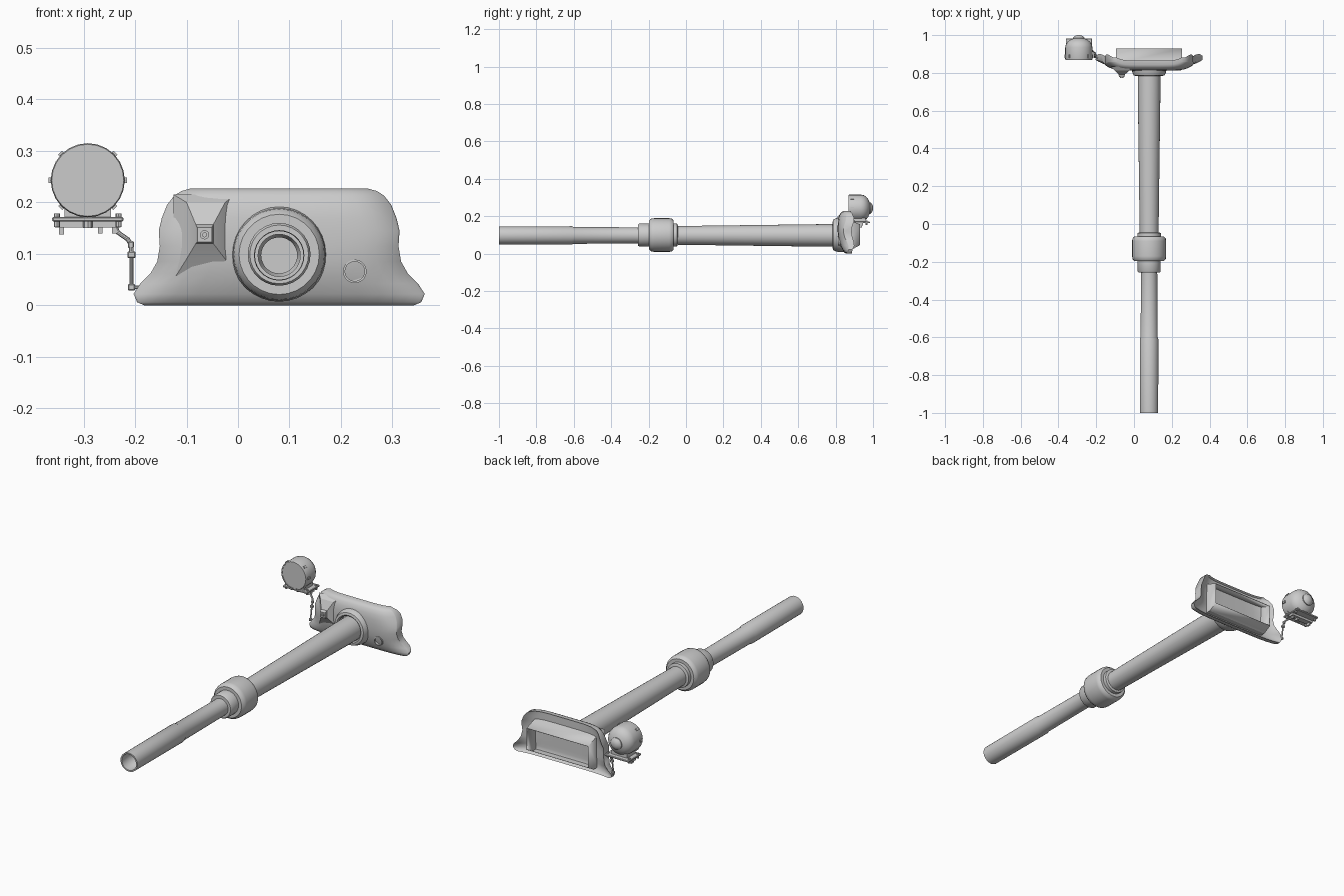
import bpy, bmesh, math
from mathutils import Vector, Matrix

grey = bpy.data.materials.new("plain grey")
grey.diffuse_color = (0.6, 0.6, 0.6, 1)


def finish(bm, name, angle=35):
    bmesh.ops.recalc_face_normals(bm, faces=bm.faces)
    me = bpy.data.meshes.new(name)
    bm.to_mesh(me)
    bm.free()
    ob = bpy.data.objects.new(name, me)
    me.materials.append(grey)
    bpy.context.collection.objects.link(ob)
    bpy.ops.object.select_all(action='DESELECT')
    ob.select_set(True)
    bpy.context.view_layer.objects.active = ob
    bpy.ops.object.shade_smooth_by_angle(angle=math.radians(angle))
    return ob


def loft(name, rings, angle=35):
    """Bridge equal-length closed rings and cap both ends."""
    bm = bmesh.new()
    vs = [[bm.verts.new(p) for p in r] for r in rings]
    n = len(vs[0])
    for a, b in zip(vs, vs[1:]):
        for i in range(n):
            j = (i + 1) % n
            bm.faces.new((a[i], a[j], b[j], b[i]))
    bm.faces.new(vs[0])
    bm.faces.new(vs[-1])
    return finish(bm, name, angle)


def lathe(name, cx, cz, profile, n=28):
    """Turn (radius, y) points about an axis running along y."""
    return loft(name, [[(cx + r * math.cos(2 * math.pi * i / n), y,
                         cz + r * math.sin(2 * math.pi * i / n)) for i in range(n)]
                       for r, y in profile])


def box(name, c, size, turn=0, bevel=0):
    bm = bmesh.new()
    bmesh.ops.create_cube(bm, size=1, matrix=Matrix.Translation(c)
                          @ Matrix.Rotation(turn, 4, 'Y') @ Matrix.Diagonal((*size, 1)))
    if bevel:
        bmesh.ops.bevel(bm, geom=bm.edges[:], offset=bevel, segments=1, affect='EDGES')
    return finish(bm, name)


def rod(name, a, b, r, n=10):
    a, b = Vector(a), Vector(b)
    d = b - a
    bm = bmesh.new()
    bmesh.ops.create_cone(bm, cap_ends=True, segments=n, radius1=r, radius2=r, depth=d.length,
                          matrix=Matrix.Translation((a + b) / 2) @ d.to_track_quat('Z', 'Y').to_matrix().to_4x4())
    return finish(bm, name)


GX, GZ = 0.08, 0.097  # gun axis

# gun tube, with hollow muzzle
lathe("barrel", GX, GZ, [(0.035, -0.6), (0.035, -0.93), (0.041, -0.94), (0.041, -1.0), (0.048, -1.0),
                         (0.049, -0.61), (0.045, -0.6), (0.043, -0.25), (0.05, -0.04),
                         (0.06, 0.72), (0.06, 0.84)])
# fume extractor and its collars
lathe("fume_extractor", GX, GZ + 0.002, [
    (0.05, -0.256), (0.057, -0.256), (0.061, -0.25), (0.061, -0.197), (0.078, -0.197), (0.088, -0.185),
    (0.09, -0.17), (0.09, -0.09), (0.088, -0.077), (0.078, -0.066), (0.062, -0.066),
    (0.062, -0.048), (0.05, -0.044)])
# collar where the tube enters the mantlet
lathe("mantlet_collar", GX, 0.1, [(0.063, 0.81), (0.064, 0.79), (0.07, 0.784), (0.082, 0.787),
                                  (0.088, 0.8), (0.093, 0.822), (0.093, 0.85)], 32)

# mantlet: rows of (height, half width, front y, end sweep)
rows = [(0.0, 0.262, 0.855, 0.012), (0.006, 0.276, 0.845, 0.02), (0.022, 0.283, 0.835, 0.034),
        (0.042, 0.27, 0.826, 0.045), (0.062, 0.25, 0.819, 0.043), (0.085, 0.237, 0.814, 0.035),
        (0.115, 0.232, 0.811, 0.03), (0.145, 0.234, 0.811, 0.034), (0.17, 0.228, 0.812, 0.042),
        (0.195, 0.218, 0.816, 0.042), (0.213, 0.204, 0.824, 0.034), (0.222, 0.19, 0.832, 0.026),
        (0.227, 0.172, 0.843, 0.016)]
us = [-1, -0.985, -0.94, -0.88, -0.8, -0.7, -0.55, -0.3, 0, 0.3, 0.55, 0.7, 0.8, 0.88, 0.94, 0.985, 1]
rings = []
for z, hw, y, sweep in rows:
    front = [(GX + hw * u, y + sweep * abs(u) ** 6, z) for u in us]
    back = [(GX + hw * u * 0.995, max(y + 0.022, 0.855) + sweep * abs(u) ** 6, z) for u in reversed(us)]
    rings.append(front + back)
loft("mantlet", rings, 50)

# open tray on the back of the mantlet
sect = [(0.85, 0.185), (0.93, 0.157), (0.93, 0.045), (0.885, 0.02), (0.85, 0.02)]
bm = bmesh.new()
l = [bm.verts.new((-0.095, y, z)) for y, z in sect]
r = [bm.verts.new((0.255, y, z)) for y, z in sect]
bm.faces.new(l)
bm.faces.new(r)
for i in (0, 2, 3, 4):
    j = (i + 1) % 5
    bm.faces.new((l[i], l[j], r[j], r[i]))
tray = finish(bm, "rear_tray", 20)
mod = tray.modifiers.new("wall", 'SOLIDIFY')
mod.thickness = 0.004
mod.offset = -1

# coaxial gun fairing: rectangles (x0, x1, z0, z1, y) narrowing to the port
loft("coaxial_fairing", [[(x0, y, z0), (x1, y, z0), (x1 * 1.0, y, z1), (x0, y, z1)] for x0, x1, z0, z1, y in (
    (-0.125, -0.005, 0.05, 0.215, 0.835), (-0.1, -0.025, 0.09, 0.2, 0.812),
    (-0.082, -0.048, 0.12, 0.157, 0.792), (-0.079, -0.051, 0.123, 0.151, 0.778))], 30)
lathe("coaxial_port", -0.065, 0.137, [(0.004, 0.785), (0.004, 0.773), (0.009, 0.773), (0.009, 0.785)], 12)
# gun sight opening
lathe("sight_port", 0.227, 0.066, [(0.019, 0.825), (0.019, 0.813), (0.023, 0.813), (0.023, 0.85)], 20)

# searchlight drum, glass and domed back
SX, SZ = -0.292, 0.243
lathe("searchlight_drum", SX, SZ, [(0.065, 0.874), (0.065, 0.868), (0.07, 0.868), (0.072, 0.874), (0.072, 0.935),
                                   (0.069, 0.95), (0.06, 0.964), (0.046, 0.975), (0.031, 0.981),
                                   (0.031, 0.986), (0.022, 0.994), (0.012, 0.999), (0.004, 1.0)], 24)
lathe("searchlight_glass", SX, SZ, [(0.065, 0.87), (0.065, 0.878)], 24)
for k in range(6):
    a = math.radians((0, 45, 135, 180, 225, 315)[k])
    box("drum_clip", (SX + 0.071 * math.cos(a), 0.888, SZ + 0.071 * math.sin(a)), (0.01, 0.018, 0.011), -a)

# searchlight mount: cradle, base plate, lugs and bolts
box("mount_cradle", (SX, 0.925, 0.18), (0.09, 0.07, 0.022))
box("mount_plate", (SX, 0.93, 0.167), (0.138, 0.105, 0.009), bevel=0.002)
box("mount_rail", (SX, 0.93, 0.157), (0.128, 0.03, 0.012))
for s in (-1, 1):
    for y in (0.895, 0.965):
        rod("mount_bolt", (SX + s * 0.06, y, 0.152), (SX + s * 0.06, y, 0.178), 0.006, 8)
for x, z in ((-0.343, 0.138), (-0.268, 0.14), (-0.24, 0.14)):
    box("mount_lug", (x, 0.93, (z + 0.165) / 2), (0.009, 0.02, 0.165 - z))
rod("mount_pivot", (SX, 0.905, 0.15), (SX, 0.905, 0.17), 0.009, 8)

# jointed support arm down to the mantlet
path = [(-0.24, 0.93, 0.158), (-0.234, 0.925, 0.142), (-0.214, 0.912, 0.128), (-0.208, 0.903, 0.118),
        (-0.207, 0.895, 0.098), (-0.207, 0.885, 0.035), (-0.18, 0.875, 0.035)]
for i, (a, b) in enumerate(zip(path, path[1:])):
    rod("support_arm", a, b, 0.0045 if i < 4 else 0.0038)
for i, w in ((3, 0.012), (4, 0.016), (5, 0.014)):
    box("arm_joint", path[i], (w, 0.013, 0.013), bevel=0.002)
